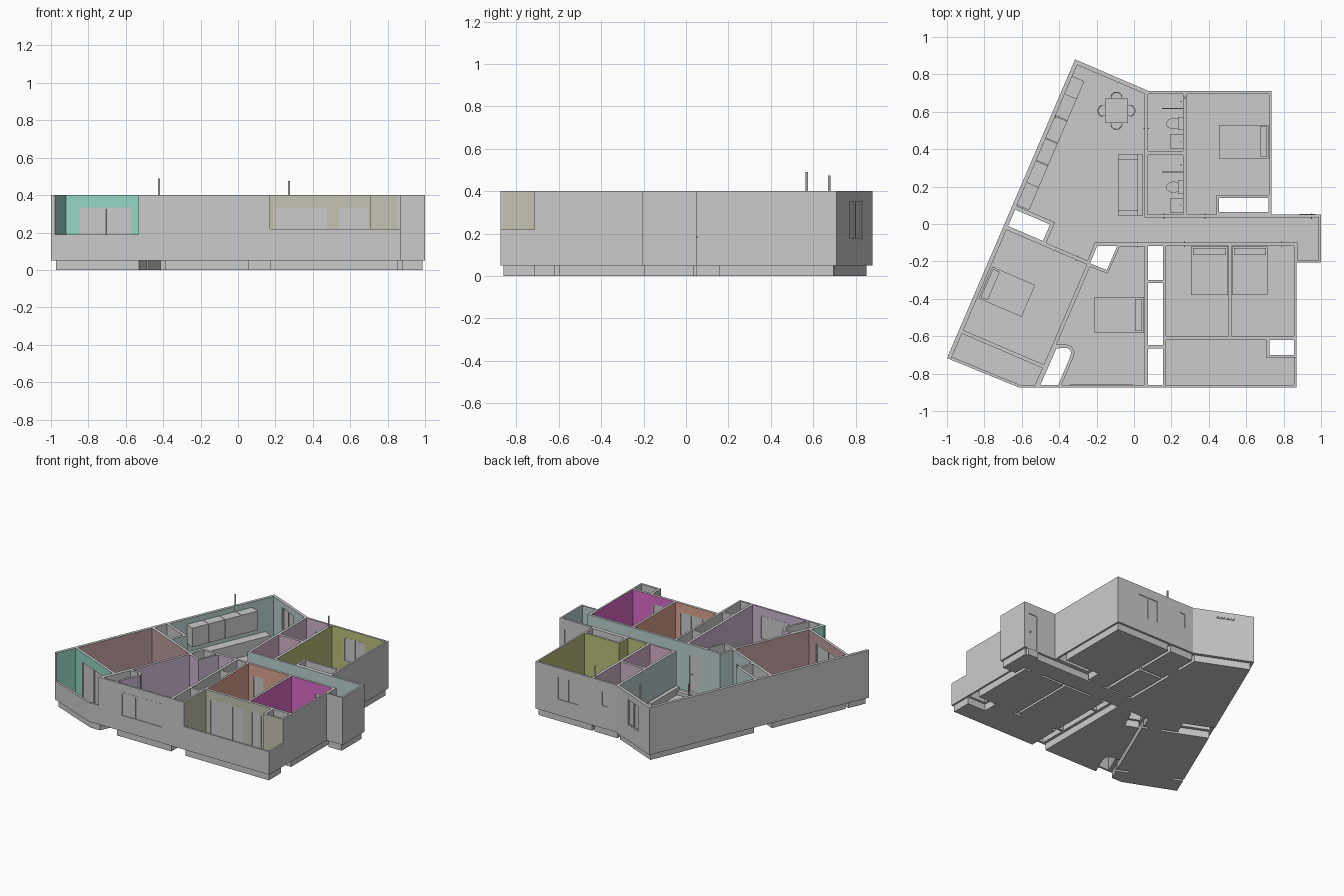
import bpy, bmesh, math
from mathutils import Vector
from mathutils.geometry import interpolate_bezier

if "Cube" in bpy.data.objects:
    bpy.data.objects.remove(bpy.data.objects["Cube"])

FLOOR, TOP = 0.05, 0.40
U, V, A = Vector((0.394, 0.919)), Vector((0.919, -0.394)), Vector((-1, -0.717))


def P(s, t):
    """Point in the slanted wing: s along the west wall, t away from it."""
    return tuple(A + s * U + t * V)


def rect(x0, x1, y0, y1):
    return [(x0, y0), (x1, y0), (x1, y1), (x0, y1)]


def slant(s0, s1, t0, t1):
    return [P(s0, t0), P(s0, t1), P(s1, t1), P(s1, t0)]


def disc(x, y, r, n=12, ry=None):
    return [(x + r * math.cos(i * math.tau / n), y + (ry or r) * math.sin(i * math.tau / n)) for i in range(n)]


def strip(a, b, w):
    """Rectangle of width w around the line a-b."""
    a, b = Vector(a), Vector(b)
    d = (b - a).normalized()
    n = Vector((-d.y, d.x)) * w / 2
    return [a - n, b - n, b + n, a + n]


def finish(name, bm):
    bmesh.ops.recalc_face_normals(bm, faces=bm.faces[:])
    me = bpy.data.meshes.new(name)
    bm.to_mesh(me)
    bm.free()
    ob = bpy.data.objects.new(name, me)
    bpy.context.collection.objects.link(ob)
    return ob


def prisms(name, parts):
    """One object from upright prisms given as (outline, z0, z1)."""
    bm = bmesh.new()
    for pts, z0, z1 in parts:
        f = bm.faces.new([bm.verts.new((p[0], p[1], z0)) for p in pts])
        r = bmesh.ops.extrude_face_region(bm, geom=[f], use_keep_orig=True)
        for v in r["geom"]:
            if isinstance(v, bmesh.types.BMVert):
                v.co.z = z1
    return finish(name, bm)


# Outline, rooms with wall colours, and open shafts
outline = [(-0.315, 0.88), (0.08, 0.71), (0.735, 0.71), (0.735, 0.05), (1, 0.05), (1, -0.205),
           (0.868, -0.205), (0.868, -0.874), (-0.615, -0.874), (-1, -0.717)]
rooms = {
    "living_room": ((0.50, 0.63, 0.63), [
        P(0.895, 0.022), P(0.895, 0.245), P(0.775, 0.245), P(0.775, 0.485), (-0.21, -0.1), (0.877, -0.1),
        (0.877, -0.195), (0.986, -0.195), (0.986, 0.035), (0.055, 0.035), (0.055, 0.697), P(1.715, 0.022)]),
    "bathroom_north": ((0.62, 0.46, 0.60), rect(0.075, 0.262, 0.39, 0.695)),
    "bathroom_south": ((0.68, 0.45, 0.60), rect(0.075, 0.262, 0.05, 0.37)),
    "bedroom_north": ((0.50, 0.52, 0.20), [
        (0.283, 0.695), (0.722, 0.695), (0.722, 0.155), (0.44, 0.155), (0.44, 0.05), (0.283, 0.05)]),
    "bedroom_orange": ((0.72, 0.36, 0.28), rect(0.17, 0.505, -0.6, -0.118)),
    "bedroom_magenta": ((0.70, 0.15, 0.58), rect(0.522, 0.855, -0.6, -0.118)),
    "bedroom_lilac": ((0.60, 0.48, 0.64), [
        (-0.075, -0.12), (0.055, -0.12), (0.055, -0.86), (-0.388, -0.86), (-0.325, -0.715), (-0.318, -0.685),
        (-0.333, -0.655), (-0.36, -0.645), (-0.414, -0.645), P(0.75, 0.51), (-0.14, -0.265)]),
    "bedroom_west": ((0.53, 0.34, 0.35), slant(0.172, 0.755, 0.022, 0.49)),
    "balcony_west": ((0.30, 0.68, 0.56), [
        P(0.152, 0.022), P(0.152, 0.49), (-0.53, -0.86), (-0.61, -0.86), P(0.016, 0.022)]),
    "balcony_east": ((0.55, 0.54, 0.44), [
        (0.17, -0.62), (0.705, -0.62), (0.705, -0.715), (0.855, -0.715), (0.855, -0.86), (0.17, -0.86)]),
}
shafts = [
    slant(0.778, 0.874, 0.022, 0.225), rect(0.455, 0.72, 0.065, 0.14), rect(0.725, 0.855, -0.7, -0.62),
    rect(0.075, 0.155, -0.3, -0.118), rect(0.075, 0.155, -0.647, -0.315), rect(0.075, 0.155, -0.86, -0.665),
    [(-0.198, -0.118), (-0.09, -0.118), (-0.145, -0.246), (-0.235, -0.21)],
    [(-0.5, -0.86), (-0.415, -0.665), (-0.36, -0.662), (-0.34, -0.675), (-0.337, -0.69), (-0.345, -0.72),
     (-0.405, -0.86)],
]

# Wall block: outline with room and shaft holes, extruded
bm = bmesh.new()
for loop in [outline] + [r[1] for r in rooms.values()] + shafts:
    vs = [bm.verts.new((x, y, FLOOR)) for x, y in loop]
    for a, b in zip(vs, vs[1:] + vs[:1]):
        bm.edges.new((a, b))
bmesh.ops.triangle_fill(bm, edges=bm.edges[:], use_beauty=True, normal=(0, 0, 1))
r = bmesh.ops.extrude_face_region(bm, geom=bm.faces[:], use_keep_orig=True)
for v in r["geom"]:
    if isinstance(v, bmesh.types.BMVert):
        v.co.z = TOP
walls = finish("walls", bm)

# Parapet cuts, then doors and windows: (name, end, end, z0, z1, panes)
cuts = [(rect(0.17, 0.95, -0.95, -0.715), 0.22, 0.6),
        ([P(-0.1, 0.022), P(0.1, 0.022), P(0.1, 0.45), (-0.532, -0.855), (-0.532, -0.95)], 0.19, 0.6)]
openings = [
    ("entrance_door", (0.885, 0.042), (0.97, 0.042), FLOOR, 0.33, 1),
    ("bathroom_north_door", (0.065, 0.44), (0.065, 0.53), FLOOR, 0.32, 1),
    ("bathroom_south_door", (0.09, 0.042), (0.18, 0.042), FLOOR, 0.32, 1),
    ("bedroom_north_door", (0.31, 0.042), (0.4, 0.042), FLOOR, 0.32, 1),
    ("bedroom_orange_door", (0.2, -0.109), (0.29, -0.109), FLOOR, 0.32, 1),
    ("bedroom_magenta_door", (0.72, -0.109), (0.81, -0.109), FLOOR, 0.32, 1),
    ("bedroom_lilac_door", (-0.05, -0.11), (0.04, -0.11), FLOOR, 0.32, 1),
    ("bedroom_west_door", P(0.765, 0.36), P(0.765, 0.45), FLOOR, 0.32, 1),
    ("balcony_west_door", P(0.162, 0.1), P(0.162, 0.4), FLOOR, 0.335, 2),
    ("balcony_orange_door", (0.2, -0.61), (0.475, -0.61), FLOOR, 0.335, 3),
    ("balcony_magenta_door", (0.54, -0.61), (0.695, -0.61), FLOOR, 0.335, 2),
    ("front_window", (-0.345, -0.867), (-0.005, -0.867), 0.16, 0.34, 3),
    ("bedroom_north_window", (0.38, 0.702), (0.56, 0.702), 0.16, 0.34, 2),
    ("bathroom_window", (0.14, 0.702), (0.2, 0.702), 0.21, 0.33, 1),
    ("dining_window", (-0.2, 0.82), (-0.07, 0.764), 0.17, 0.36, 2),
]
for name, a, b, z0, z1, n in openings:
    door = z0 <= FLOOR
    cuts.append((strip(a, b, 0.06), z0 - (0.02 if door else 0), z1))
    a, b = Vector(a), Vector(b)
    d = (b - a).normalized()
    parts = [(strip(a, b, 0.006), z0, z1), (strip(a, b, 0.016), z1 - 0.008, z1)]
    if door:
        parts.append((strip(a, b, 0.022), 0, FLOOR))
    else:
        parts.append((strip(a, b, 0.016), z0, z0 + 0.008))
    for i in range(n + 1):
        c = a.lerp(b, i / n)
        c += d * (0.004 if i == 0 else -0.004 if i == n else 0)
        parts.append((strip(c - d * 0.004, c + d * 0.004, 0.016), z0, z1 - 0.008))
    if n == 1 and door:
        h = b - d * 0.018
        parts.append((strip(h - d * 0.005, h, 0.03), 0.18, 0.186))
    prisms(name, parts)

cutter = prisms("opening_cutter", cuts)
cutter.hide_render = True
cutter.hide_viewport = False
mod = walls.modifiers.new("openings", "BOOLEAN")
mod.object, mod.solver, mod.operation = cutter, "EXACT", "DIFFERENCE"
dg = bpy.context.evaluated_depsgraph_get()
walls.data = bpy.data.meshes.new_from_object(walls.evaluated_get(dg))
walls.modifiers.clear()
bpy.data.objects.remove(cutter)


# Paint each wall face with the colour of the room it looks into
def inside(p, poly):
    hit = False
    for (x0, y0), (x1, y1) in zip(poly, poly[1:] + poly[:1]):
        if (y0 > p.y) != (y1 > p.y) and p.x < (x1 - x0) * (p.y - y0) / (y1 - y0) + x0:
            hit = not hit
    return hit


walls.data.materials.clear()
plain = bpy.data.materials.new("plain_wall")
plain.diffuse_color = (0.7, 0.7, 0.7, 1)
plain.use_nodes = True
plain.node_tree.nodes["Principled BSDF"].inputs["Base Color"].default_value = plain.diffuse_color
walls.data.materials.append(plain)
for i, (name, (col, poly)) in enumerate(rooms.items(), 1):
    m = bpy.data.materials.new(name + "_paint")
    m.diffuse_color = (*col, 1)
    m.use_nodes = True
    m.node_tree.nodes["Principled BSDF"].inputs["Base Color"].default_value = m.diffuse_color
    walls.data.materials.append(m)
    prisms(name + "_floor", [(poly, 0, FLOOR)])
    for f in walls.data.polygons:
        if abs(f.normal.z) < 0.5 and inside(f.center + f.normal * 0.006, poly):
            f.material_index = i
for f in walls.data.polygons:
    if f.material_index > len(rooms) or abs(f.normal.z) > 0.5:
        f.material_index = 0

# Beds with pillows
for name, bed, pillow in [
    ("bed_north", rect(0.455, 0.72, 0.35, 0.53), rect(0.675, 0.71, 0.36, 0.52)),
    ("bed_lilac", rect(-0.21, 0.053, -0.583, -0.39), rect(0.005, 0.043, -0.573, -0.4)),
    ("bed_orange", rect(0.305, 0.503, -0.38, -0.12), rect(0.315, 0.493, -0.165, -0.127)),
    ("bed_magenta", rect(0.524, 0.715, -0.38, -0.12), rect(0.534, 0.705, -0.165, -0.127)),
    ("bed_west", slant(0.36, 0.545, 0.03, 0.28), slant(0.37, 0.535, 0.038, 0.078)),
]:
    prisms(name, [(bed, FLOOR, 0.105), (pillow, 0.105, 0.118)])

# Dining table and four chairs
tx, ty = -0.094, 0.605
prisms("dining_table", [(rect(tx - 0.062, tx + 0.062, ty - 0.065, ty + 0.065), 0.14, 0.148)] +
       [(rect(tx + i * 0.05 - 0.005, tx + i * 0.05 + 0.005, ty + j * 0.052 - 0.005, ty + j * 0.052 + 0.005), FLOOR, 0.14)
        for i in (-1, 1) for j in (-1, 1)])
for k in range(4):
    ang = k * math.pi / 2
    cx, cy = tx + 0.068 * math.cos(ang), ty + 0.068 * math.sin(ang)
    arc = [ang + math.radians(q) for q in range(-75, 76, 25)]
    back = [(cx + 0.034 * math.cos(q), cy + 0.034 * math.sin(q)) for q in arc]
    back += [(cx + 0.029 * math.cos(q), cy + 0.029 * math.sin(q)) for q in reversed(arc)]
    legs = [(disc(cx + i * 0.018, cy + j * 0.018, 0.003, 6), FLOOR, 0.104) for i in (-1, 1) for j in (-1, 1)]
    prisms("chair", [(disc(cx, cy, 0.029), 0.104, 0.112), (back, 0.112, 0.17)] + legs)

# Sofa
prisms("sofa", [(rect(-0.085, 0.02, 0.075, 0.345), FLOOR, 0.1), (rect(0.02, 0.048, 0.045, 0.375), FLOOR, 0.15),
                (rect(-0.085, 0.02, 0.045, 0.075), FLOOR, 0.125), (rect(-0.085, 0.02, 0.345, 0.375), FLOOR, 0.125)])

# Kitchen run along the west wall, and its flue
prisms("kitchen_counter", [(slant(0.9, 1.65, 0.022, 0.092), FLOOR, 0.155)])
prisms("upper_cabinets", [(slant(1.03 + i * 0.13, 1.157 + i * 0.13, 0.022, 0.092), 0.22, 0.36) for i in range(4)])
prisms("kitchen_flue", [(disc(-0.422, 0.57, 0.006), 0.2, 0.49)])
prisms("bathroom_vent", [(disc(0.272, 0.675, 0.006), 0.3, 0.475)])

# Bathroom fittings
for y in (0.39, 0.05):
    prisms("toilet", [(rect(0.235, 0.262, y + 0.112, y + 0.182), FLOOR, 0.14),
                      (disc(0.212, y + 0.147, 0.04, 16, 0.03), FLOOR, 0.1)])
    prisms("wash_basin", [(rect(0.195, 0.262, y + 0.01, y + 0.09), 0.06, 0.15), (disc(0.25, y + 0.05, 0.004, 6), 0.15, 0.17)])
    prisms("shower", [(rect(0.075, 0.262, y + 0.225, y + 0.305), FLOOR, 0.056), (rect(0.15, 0.262, y + 0.225, y + 0.23), 0.056, 0.27),
                      (disc(0.25, y + 0.265, 0.004, 6), 0.06, 0.32)])
